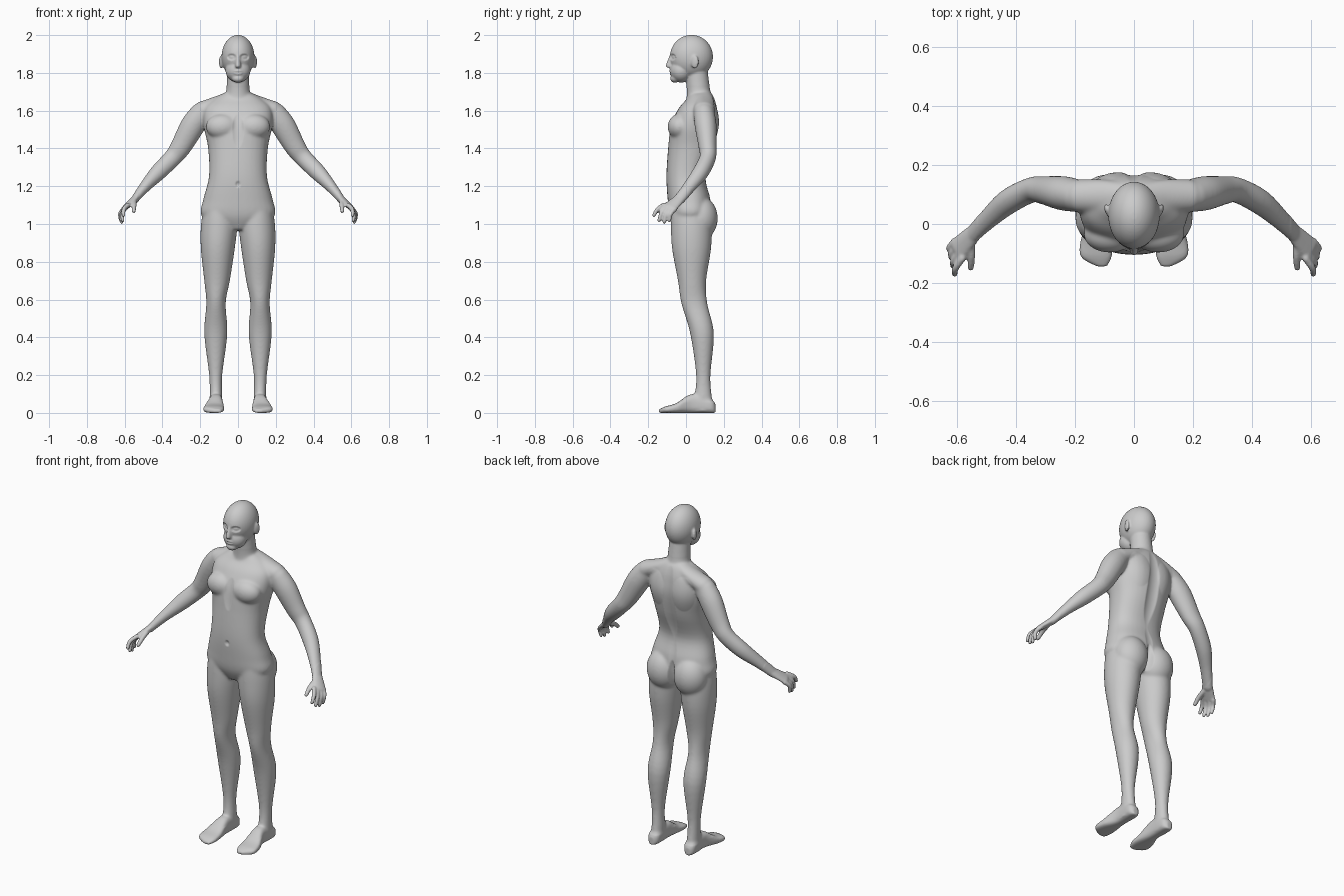
import bpy, bmesh, math
from mathutils import Vector, Matrix

if "Cube" in bpy.data.objects:
    bpy.data.objects.remove(bpy.data.objects["Cube"])

bm = bmesh.new()
X, Y, Z = Vector((1, 0, 0)), Vector((0, 1, 0)), Vector((0, 0, 1))


def spline(pts, steps=5):
    """Catmull-Rom interpolation of equal-length tuples."""
    p = [pts[0], *pts, pts[-1]]
    out = []
    for i in range(1, len(p) - 2):
        for s in range(steps):
            t = s / steps
            out.append([b + t * ((c - a) + t * (2 * a - 5 * b + 4 * c - d + t * (3 * (b - c) + d - a))) / 2
                        for a, b, c, d in zip(p[i - 1], p[i], p[i + 1], p[i + 2])])
    return out + [list(pts[-1])]


def skin(rings, mirror, power=2.0, n=32):
    """Loft closed superellipse rings given as (centre, axis u, axis v)."""
    for side in ((1, -1) if mirror else (1,)):
        loops = []
        for c, u, v in rings:
            loop = []
            for k in range(n):
                a = math.tau * k / n
                cu, sv = [math.copysign(abs(f) ** (2 / power), f) for f in (math.cos(a), math.sin(a))]
                q = c + u * cu + v * sv
                loop.append(bm.verts.new((q.x * side, q.y, q.z)))
            loops.append(loop)
        for a, b in zip(loops, loops[1:]):
            for k in range(n):
                bm.faces.new((a[k], a[k - 1], b[k - 1], b[k]))
        bm.faces.new(loops[0])
        bm.faces.new(loops[-1])


def column(rows, mirror=False, power=2.0):
    """Rows of (z, x min, x max, y front, y back)."""
    skin([(Vector(((x0 + x1) / 2, (y0 + y1) / 2, z)), X * (x1 - x0) / 2, Y * (y1 - y0) / 2)
          for z, x0, x1, y0, y1 in spline(rows)], mirror, power)


def trunk(rows, power=2.0):
    """Rows of (z, half width, y front, y back)."""
    column([(z, -w, w, a, b) for z, w, a, b in rows], False, power)


def tube(pts, ref=Y):
    """Mirrored limb through (x, y, z, thickness, width along ref), round ends."""
    p = spline(pts)
    last = len(p) - 1
    rings = []
    for i, (x, y, z, a, b) in enumerate(p):
        t = (Vector(p[min(i + 1, last)][:3]) - Vector(p[max(i - 1, 0)][:3])).normalized()
        v = (ref - t * ref.dot(t)).normalized()
        u, c = t.cross(v), Vector((x, y, z))
        for turn in ((-70, -40, 0) if i == 0 else (0, 40, 70) if i == last else (0,)):
            r = math.radians(turn)
            rings.append((c + t * a * math.sin(r), u * a * math.cos(r), v * b * math.cos(r)))
    skin(rings, True)


def blob(loc, size, turn=0):
    """Ellipsoid, mirrored when off centre."""
    for s in ((1, -1) if loc[0] else (1,)):
        m = (Matrix.Translation((loc[0] * s, loc[1], loc[2]))
             @ Matrix.Rotation(turn * s, 4, 'Z') @ Matrix.Diagonal((*size, 1)))
        bmesh.ops.create_uvsphere(bm, u_segments=40, v_segments=24, radius=1, matrix=m)


# torso and neck
trunk([(.97, .05, -.05, .08), (1.04, .19, -.084, .127), (1.13, .184, -.097, .13),
       (1.25, .154, -.104, .104), (1.4, .158, -.095, .15), (1.52, .182, -.082, .172),
       (1.61, .178, -.04, .165), (1.66, .13, .002, .152), (1.69, .08, .02, .138)], 2.3)
trunk([(1.64, .085, 0, .15), (1.7, .063, .004, .13), (1.83, .056, -.005, .112)])
# chest, buttocks
blob((.082, -.035, 1.515), (.088, .062, .068))
blob((.088, .078, 1.03), (.098, .09, .115))
# skull, jaw, chin, ears
blob((0, .029, 1.885), (.087, .114, .116))
blob((0, -.025, 1.812), (.066, .06, .063))
blob((0, -.058, 1.77), (.032, .026, .022))
blob((.089, .046, 1.858), (.01, .022, .035), -.35)
# nose
trunk([(1.9, .008, -.084, -.05), (1.84, .016, -.107, -.05), (1.827, .013, -.097, -.05)])
# shoulder slope and arm
tube([(.03, .09, 1.68, .03, .045), (.1, .095, 1.643, .038, .055), (.19, .095, 1.6, .05, .056)])
tube([(.19, .095, 1.59, .06, .055), (.24, .104, 1.52, .065, .058), (.302, .114, 1.41, .056, .048),
      (.347, .115, 1.35, .048, .043), (.423, .077, 1.273, .044, .043), (.49, .02, 1.2, .031, .036),
      (.55, -.04, 1.125, .02, .03)])
# palm, thumb, fingers
tube([(.537, -.027, 1.14, .02, .03), (.597, -.086, 1.087, .014, .041)], Vector((-.43, -.87, .29)))
tube([(.55, -.055, 1.122, .014, .014), (.55, -.11, 1.098, .013, .013), (.552, -.148, 1.068, .011, .011)])
for i in range(4):
    base = Vector((.58, -.115, 1.102)).lerp(Vector((.606, -.058, 1.079)), i / 3)
    tip = Vector((.606, -.17, 1.045)).lerp(Vector((.62, -.088, 1.018)), i / 3)
    tip.z -= .02 * math.sin(math.pi * i / 3)
    mid = (base + tip) / 2 + Vector((.011, -.008, .005))
    tube([(*q, r, r) for q, r in ((base, .0125), (mid, .0115), (tip, .01))])
# legs
column([(1.1, .02, .178, -.075, .115), (1.0, .004, .196, -.08, .135), (.87, .017, .197, -.074, .133),
        (.7, .043, .179, -.043, .107), (.58, .065, .168, -.025, .113), (.42, .056, .179, .022, .148),
        (.2, .083, .153, .053, .13), (.08, .083, .15, .042, .138), (.01, .086, .15, .03, .148)], True)
# feet: (y, inner x, outer x, height) from heel to toes
skin([(Vector(((a + b) / 2, y, h / 2)), X * (b - a) / 2, Z * h / 2)
      for y, a, b, h in spline([(.156, .105, .133, .045), (.13, .083, .152, .075), (.03, .081, .153, .1),
                                (-.05, .074, .179, .052), (-.11, .075, .18, .034),
                                (-.144, .092, .125, .018)])], True, 2.8)

# fuse the parts into one skin
bmesh.ops.recalc_face_normals(bm, faces=bm.faces[:])
mesh = bpy.data.meshes.new("parts")
bm.to_mesh(mesh)
bm.free()
body = bpy.data.objects.new("body", mesh)
bpy.context.collection.objects.link(body)
mod = body.modifiers.new("fuse", 'REMESH')
mod.mode = 'VOXEL'
mod.voxel_size = .005
fused = bpy.data.meshes.new_from_object(body.evaluated_get(bpy.context.evaluated_depsgraph_get()))
body.modifiers.clear()
body.data = fused

# relax: strongly on trunk and limbs, lightly on head, hands and feet
bm = bmesh.new()
bm.from_mesh(fused)
limbs = [v for v in bm.verts if .06 < v.co.z < 1.73 and abs(v.co.x) < .53]
for verts, times in ((bm.verts[:], 3), (limbs, 14)):
    for _ in range(times):
        bmesh.ops.smooth_vert(bm, verts=verts, factor=.5, use_axis_x=True, use_axis_y=True, use_axis_z=True)

# mirrored sculpt strokes: centre, x and z radius, push along y
strokes = [
    ((0, .16, 1.35), .04, .36, -.012),      # spine
    ((.095, .165, 1.54), .07, .11, .009),   # shoulder blade
    ((0, -.09, 1.5), .03, .1, .008),        # breastbone
    ((0, -.105, 1.21), .014, .018, .008),   # navel
    ((0, .14, 1.02), .022, .1, -.02),       # buttock cleft
    ((.034, -.075, 1.884), .027, .018, .013),   # eye socket
    ((.034, -.065, 1.883), .016, .01, -.006),   # eyelid
    ((0, -.085, 1.802), .028, .018, -.006),     # lips
    ((0, -.085, 1.802), .028, .006, .007),      # mouth
]
for v in bm.verts:
    p = v.co.copy()
    for c, rx, rz, push in strokes:
        d = ((abs(p.x) - c[0]) / rx) ** 2 + ((p.z - c[2]) / rz) ** 2 + ((p.y - c[1]) / .06) ** 2
        if d < 1:
            v.co.y += push * (1 - d)
    v.co.z = max(v.co.z, 0)
for f in bm.faces:
    f.smooth = True
bm.to_mesh(fused)
bm.free()
bpy.data.meshes.remove(mesh)
